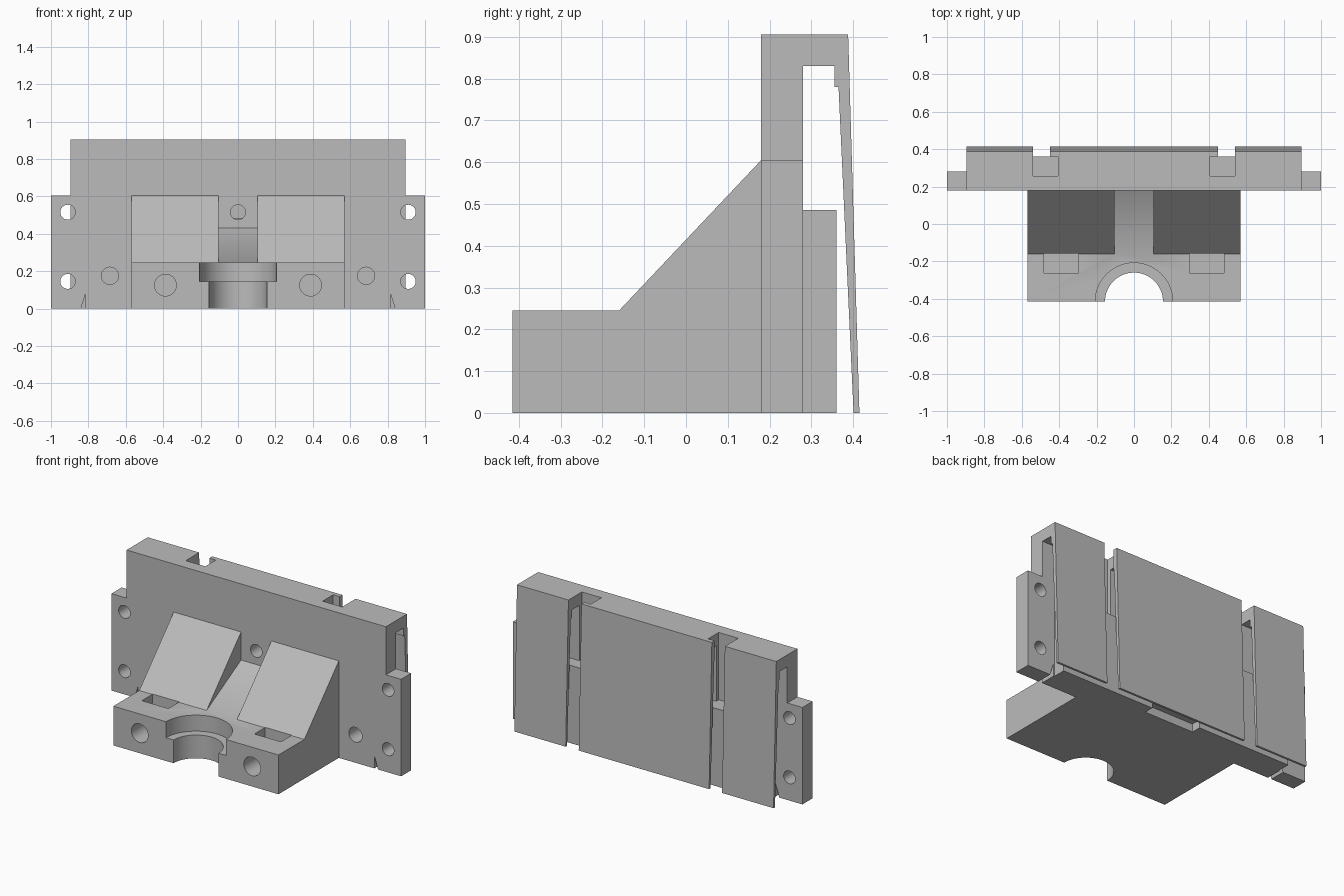
import bpy, bmesh, math
from mathutils import Vector

cube = bpy.data.objects.get("Cube")
if cube:
    bpy.data.objects.remove(cube, do_unlink=True)

grey = bpy.data.materials.new("plain grey")
grey.use_nodes = True
grey.diffuse_color = (0.5, 0.5, 0.5, 1)
grey.node_tree.nodes["Principled BSDF"].inputs["Base Color"].default_value = (0.5, 0.5, 0.5, 1)


def prism(name, outline, axis, start, end):
    """Extrude a flat outline along x, y or z."""
    place = {"x": lambda a, b: (start, a, b),
             "y": lambda a, b: (a, start, b),
             "z": lambda a, b: (a, b, start)}[axis]
    bm = bmesh.new()
    face = bm.faces.new([bm.verts.new(place(a, b)) for a, b in outline])
    moved = bmesh.ops.extrude_face_region(bm, geom=[face])["geom"]
    step = Vector([end - start if axis == k else 0 for k in "xyz"])
    bmesh.ops.translate(bm, vec=step, verts=[v for v in moved if isinstance(v, bmesh.types.BMVert)])
    bmesh.ops.recalc_face_normals(bm, faces=bm.faces)
    mesh = bpy.data.meshes.new(name)
    bm.to_mesh(mesh)
    bm.free()
    mesh.materials.append(grey)
    ob = bpy.data.objects.new(name, mesh)
    bpy.context.collection.objects.link(ob)
    return ob


def box(name, x0, x1, y0, y1, z0, z1):
    return prism(name, [(x0, y0), (x1, y0), (x1, y1), (x0, y1)], "z", z0, z1)


def rod(name, axis, a, b, radius, start, end, sides=48):
    ring = [(a + radius * math.cos(math.tau * i / sides),
             b + radius * math.sin(math.tau * i / sides)) for i in range(sides)]
    return prism(name, ring, axis, start, end)


def cut(target, cutters):
    """Subtract the cutters, apply, and leave sharp edges on the result."""
    for c in cutters:
        mod = target.modifiers.new("cut", "BOOLEAN")
        mod.operation = "DIFFERENCE"
        mod.solver = "EXACT"
        mod.object = c
    bpy.context.view_layer.update()
    result = bpy.data.meshes.new_from_object(
        target.evaluated_get(bpy.context.evaluated_depsgraph_get()))
    target.modifiers.clear()
    target.data = result


# mounting plate with side ears and small triangular nicks in its lower edge
half = [(0.815, 0), (0.815, 0.08), (0.84, 0), (1, 0), (1, 0.605), (0.895, 0.605), (0.895, 0.905)]
plate = prism("mounting_plate", half + [(-x, z) for x, z in reversed(half)], "y", 0.18, 0.28)

# spacer block behind the plate
block = box("spacer_block", -0.81, 0.81, 0.28, 0.36, 0, 0.485)

# top bridge with the thin sloping rear cover
hood = prism("rear_cover", [(0.28, 0.905), (0.388, 0.905), (0.415, 0), (0.401, 0), (0.365, 0.78),
                            (0.355, 0.78), (0.355, 0.83), (0.28, 0.83)], "x", -0.895, 0.895)

# front bracket with sloping gussets
bracket = prism("front_bracket", [(-0.415, 0), (0.18, 0), (0.18, 0.605), (-0.16, 0.245),
                                  (-0.415, 0.245)], "x", -0.57, 0.57)

plate_cuts = [rod("centre_hole", "y", 0, 0.515, 0.04, 0.1, 0.3)]
block_cuts = [box("underside_recess", -0.17, 0.17, 0.3, 0.4, -0.1, 0.05)]
cover_cuts = []
bracket_cuts = [
    rod("lower_bore", "z", 0, -0.415, 0.155, -0.1, 0.2, 64),
    rod("upper_bore", "z", 0, -0.415, 0.207, 0.145, 0.4, 64),
    prism("channel", [(-0.16, 0.245), (0.3, 0.495), (0.3, 0.8), (-0.16, 0.8)], "x", -0.105, 0.105),
]

for s in (-1, 1):
    def side_box(name, a, b, *rest):
        return box(name, min(s * a, s * b), max(s * a, s * b), *rest)

    # holes through the ears and the lower plate
    for z in (0.145, 0.515):
        plate_cuts.append(rod("ear_hole", "y", s * 0.91, z, 0.04, 0.1, 0.3))
    lower = rod("lower_hole", "y", s * 0.685, 0.175, 0.046, 0.1, 0.34)
    plate_cuts.append(lower)
    block_cuts.append(lower)
    # notches that split the cover in three
    notch = side_box("notch", 0.405, 0.54, 0.256, 0.36, 0.485, 1)
    plate_cuts.append(notch)
    cover_cuts += [notch, side_box("cover_gap", 0.45, 0.54, 0.34, 0.5, -0.1, 1.1)]
    # bolt holes and nut pockets in the bracket
    bracket_cuts += [rod("bolt_hole", "y", s * 0.388, 0.125, 0.058, -0.5, -0.12),
                     side_box("nut_pocket", 0.297, 0.48, -0.262, -0.158, 0.03, 0.4)]

helpers = set()
for part, cutters in ((plate, plate_cuts), (block, block_cuts),
                      (hood, cover_cuts), (bracket, bracket_cuts)):
    cut(part, cutters)
    helpers.update(cutters)
for h in helpers:
    bpy.data.objects.remove(h, do_unlink=True)

# smooth bores with crisp edges
bpy.ops.object.select_all(action="DESELECT")
for part in (plate, block, hood, bracket):
    part.select_set(True)
bpy.context.view_layer.objects.active = plate
bpy.ops.object.shade_smooth_by_angle(angle=math.radians(30))
